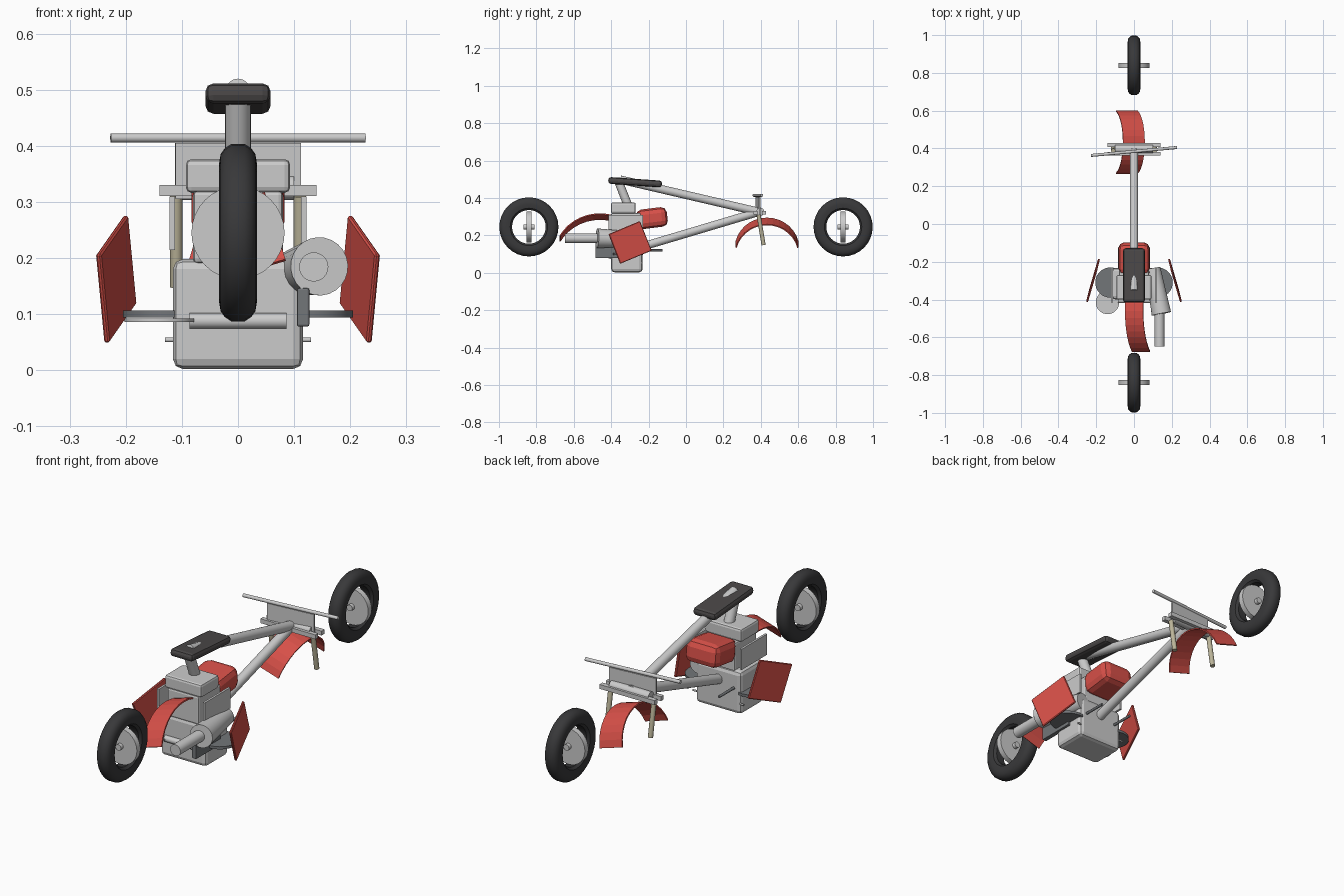
import bpy, bmesh
from math import sin, cos, pi, radians
from mathutils import Vector, Matrix

if "Cube" in bpy.data.objects:
    bpy.data.objects.remove(bpy.data.objects["Cube"])


def material(name, rgb):
    m = bpy.data.materials.new(name)
    m.diffuse_color = (*rgb, 1)
    m.use_nodes = True
    m.node_tree.nodes["Principled BSDF"].inputs["Base Color"].default_value = m.diffuse_color
    return m


RED = material("red_paint", (0.68, 0.08, 0.065))
RUBBER = material("rubber", (0.04, 0.04, 0.042))
LEATHER = material("leather", (0.07, 0.065, 0.065))
DARK = material("dark_metal", (0.17, 0.18, 0.19))
BRASS = material("fork_metal", (0.5, 0.46, 0.32))


def finish(bm, name, mat=None, smooth=False):
    bmesh.ops.recalc_face_normals(bm, faces=bm.faces)
    me = bpy.data.meshes.new(name)
    bm.to_mesh(me)
    bm.free()
    ob = bpy.data.objects.new(name, me)
    bpy.context.collection.objects.link(ob)
    if mat:
        me.materials.append(mat)
    if smooth:
        bpy.context.view_layer.objects.active = ob
        bpy.ops.object.select_all(action='DESELECT')
        ob.select_set(True)
        bpy.ops.object.shade_smooth_by_angle(angle=radians(35))
    return ob


def box(name, center, size, bevel=0.0, rot=(0, 0, 0), mat=None, seg=2):
    bm = bmesh.new()
    bmesh.ops.create_cube(bm, size=1)
    bmesh.ops.scale(bm, vec=size, verts=bm.verts)
    if bevel:
        bmesh.ops.bevel(bm, geom=bm.edges[:], offset=bevel, segments=seg,
                        profile=0.5, affect='EDGES')
    ob = finish(bm, name, mat)
    ob.location = center
    ob.rotation_euler = [radians(a) for a in rot]
    return ob


def rod(name, a, b, r, mat=None, r2=None, sides=24):
    a, b = Vector(a), Vector(b)
    d = b - a
    bm = bmesh.new()
    bmesh.ops.create_cone(bm, cap_ends=True, segments=sides, radius1=r,
                          radius2=r if r2 is None else r2, depth=d.length)
    q = Vector((0, 0, 1)).rotation_difference(d).to_matrix().to_4x4()
    bmesh.ops.transform(bm, matrix=Matrix.Translation((a + b) / 2) @ q, verts=bm.verts)
    return finish(bm, name, mat, True)


def disc(name, center, r, t, mat=None):
    c, h = Vector(center), Vector((0, 0, t / 2))
    return rod(name, c - h, c + h, r, mat, sides=32)


def tire(name, y, z):
    half = [(0.020, 0.090), (0.031, 0.100), (0.034, 0.122), (0.031, 0.140),
            (0.024, 0.150), (0.012, 0.158)]
    prof = half + [(-x, r) for x, r in reversed(half)]
    n, bm = 32, bmesh.new()
    rings = [[bm.verts.new((x, y + r * cos(2 * pi * i / n), z + r * sin(2 * pi * i / n)))
              for x, r in prof] for i in range(n)]
    for i in range(n):
        p, q = rings[i], rings[(i + 1) % n]
        for j in range(len(prof)):
            k = (j + 1) % len(prof)
            bm.faces.new((p[j], p[k], q[k], q[j]))
    return finish(bm, name, RUBBER, True)


def fender(name, top, radius, half_angle, width, roll):
    n, bm = 14, bmesh.new()
    rows = []
    for i in range(n + 1):
        a = radians(-half_angle + 2 * half_angle * i / n)
        rows.append([bm.verts.new((x, radius * sin(a), radius * (cos(a) - 1)))
                     for x in (-width / 2, width / 2)])
    for p, q in zip(rows, rows[1:]):
        bm.faces.new((p[0], p[1], q[1], q[0]))
    ob = finish(bm, name, RED)
    ob.location = top
    ob.rotation_euler = (0, radians(roll), 0)
    ob.modifiers.new("thickness", 'SOLIDIFY').thickness = 0.006


# Wheels: tire with a crosswise disc and boss
for label, y in (("rear", -0.84), ("front", 0.84)):
    tire(label + "_tire", y, 0.245)
    rod(label + "_wheel_disc", (0, y - 0.013, 0.245), (0, y + 0.013, 0.245), 0.083, sides=32)
    rod(label + "_wheel_boss", (0, y - 0.03, 0.245), (0, y + 0.03, 0.245), 0.014)

# Fenders
fender("front_fender", (0, 0.433, 0.277), 0.173, 76, 0.12, 17)
fender("rear_fender", (0, -0.46, 0.303), 0.25, 60, 0.10, -17)

# Engine
box("crankcase", (0, -0.316, 0.1), (0.232, 0.168, 0.196), 0.018)
box("cylinder_block", (0, -0.32, 0.255), (0.16, 0.16, 0.13), 0.008)
box("cylinder_head", (0, -0.335, 0.346), (0.186, 0.132, 0.06), 0.01)
rod("engine_cross_tube", (-0.086, -0.405, 0.088), (0.086, -0.405, 0.088), 0.014)
box("primary_cover", (0.116, -0.395, 0.112), (0.022, 0.18, 0.068), 0.003, mat=DARK)
disc("left_kick_disc", (-0.14, -0.415, 0.089), 0.062, 0.006)

for side, s in (("left", -1), ("right", 1)):
    box(side + "_cooling_plate", (s * 0.117, -0.323, 0.262), (0.01, 0.185, 0.095), mat=None)
    disc(side + "_case_disc", (s * 0.125, -0.31, 0.1), 0.08, 0.012, DARK)
    rod(side + "_case_bolt", (s * 0.11, -0.235, 0.054), (s * 0.13, -0.235, 0.054), 0.004)
    rod(side + "_foot_peg", (s * 0.08, -0.24, 0.12), (s * 0.08, -0.125, 0.12), 0.006, DARK)

    # Side panel: tilted plate
    corners = [(0.249, -0.414, 0.206), (0.200, -0.247, 0.276),
               (0.185, -0.184, 0.118), (0.234, -0.352, 0.048)]
    bm = bmesh.new()
    bm.faces.new([bm.verts.new((s * x, y, z)) for x, y, z in corners])
    panel = finish(bm, side + "_panel", RED)
    mod = panel.modifiers.new("thickness", 'SOLIDIFY')
    mod.thickness, mod.offset = 0.01, 0
    panel.modifiers.new("edges", 'BEVEL').width = 0.003

    # Fork leg
    rod(side + "_fork_leg", (s * 0.11, 0.388, 0.31), (s * 0.11, 0.415, 0.148), 0.011, BRASS)

# Exhaust
rod("muffler", (0.10, -0.235, 0.175), (0.145, -0.475, 0.185), 0.04, r2=0.052)
rod("tail_pipe", (0.135, -0.42, 0.184), (0.135, -0.648, 0.184), 0.026)

# Frame
rod("top_tube", (0, -0.352, 0.498), (0, 0.405, 0.322), 0.022)
rod("down_tube", (0, -0.26, 0.132), (0, 0.405, 0.33), 0.022)
rod("seat_post", (0, -0.365, 0.498), (0, -0.31, 0.36), 0.023)

# Seat and tank
box("seat", (0, -0.272, 0.484), (0.116, 0.288, 0.036), 0.014, (-4, 0, 0), LEATHER)
box("fuel_tank", (0, -0.182, 0.292), (0.165, 0.165, 0.105), 0.03, (7, 0, 0), RED)

# Fork clamps, headstock and plate
box("front_clamp", (0, 0.418, 0.32), (0.28, 0.022, 0.02))
box("rear_clamp", (0, 0.372, 0.32), (0.28, 0.02, 0.02))
rod("headstock", (-0.1, 0.397, 0.325), (0.1, 0.397, 0.325), 0.022)
box("number_plate", (0, 0.385, 0.355), (0.224, 0.008, 0.1), rot=(0, 0, 5))

# Handlebar
rod("handlebar", (-0.227, 0.363, 0.414), (0.227, 0.405, 0.414), 0.008)
